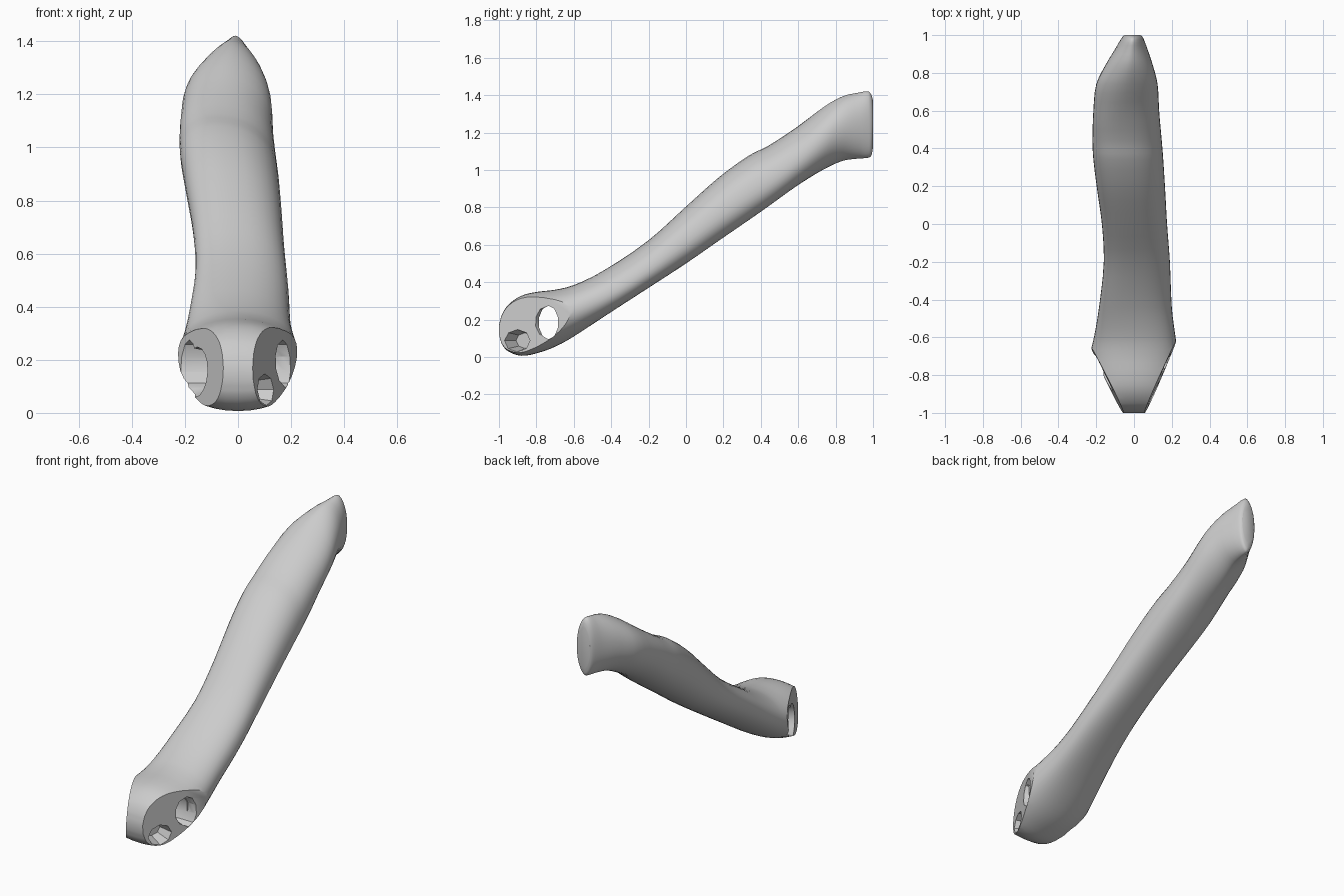
import bpy, bmesh, math
from mathutils import Vector, Matrix

if "Cube" in bpy.data.objects:
    bpy.data.objects.remove(bpy.data.objects["Cube"], do_unlink=True)

# Single plain grey material
grey = bpy.data.materials.new("plain grey")
grey.use_nodes = True
grey.diffuse_color = (0.6, 0.6, 0.6, 1)
grey.node_tree.nodes["Principled BSDF"].inputs["Base Color"].default_value = (0.6, 0.6, 0.6, 1)

# Stations along the shaft: y, bottom z, top z, right x, left x
STATIONS = [
    (-1.00, 0.12, 0.17, -0.20, 0.20), (-0.985, 0.07, 0.225, -0.23, 0.23),
    (-0.95, 0.03, 0.28, -0.24, 0.24), (-0.88, 0.007, 0.328, -0.24, 0.24),
    (-0.80, 0.02, 0.348, -0.24, 0.24), (-0.70, 0.055, 0.36, -0.235, 0.235),
    (-0.60, 0.11, 0.385, -0.212, 0.22), (-0.44, 0.215, 0.463, -0.185, 0.20),
    (-0.20, 0.37, 0.625, -0.16, 0.19), (0.00, 0.50, 0.805, -0.17, 0.175),
    (0.18, 0.625, 0.965, -0.195, 0.165), (0.34, 0.735, 1.08, -0.215, 0.155),
    (0.44, 0.805, 1.13, -0.22, 0.147), (0.60, 0.92, 1.235, -0.215, 0.133),
    (0.74, 1.005, 1.34, -0.20, 0.125), (0.84, 1.05, 1.395, -0.152, 0.10),
    (0.93, 1.062, 1.415, -0.098, 0.07), (0.975, 1.066, 1.42, -0.072, 0.053),
    (0.992, 1.08, 1.40, -0.06, 0.044), (1.00, 1.12, 1.37, -0.05, 0.034),
]
SIDES, STEPS = 36, 3


def rounded(v, p):
    return math.copysign(abs(v) ** p, v)


def ramp(v, a, b):
    t = min(max((v - a) / (b - a), 0), 1)
    return t * t * (3 - 2 * t)


def smooth_stations(points, steps):
    """Pass a smooth curve through the stations, with slopes measured along y."""
    pts = [Vector(p) for p in points]
    slope = []
    for i in range(len(pts)):
        a, b = pts[max(i - 1, 0)], pts[min(i + 1, len(pts) - 1)]
        slope.append((b - a) / (b[0] - a[0]))
    for i in range(len(pts) - 1):
        h = pts[i + 1][0] - pts[i][0]
        for k in range(steps):
            t = k / steps
            yield (pts[i] * (2 * t**3 - 3 * t**2 + 1) + slope[i] * h * (t**3 - 2 * t**2 + t)
                   + pts[i + 1] * (3 * t**2 - 2 * t**3) + slope[i + 1] * h * (t**3 - t**2))
    yield pts[-1]


# Shaft: loft through the stations, leaning along the middle, lens-shaped at the high end
bm = bmesh.new()
rings = []
for y, z0, z1, x0, x1 in smooth_stations(STATIONS, STEPS):
    middle = ramp(y, -0.7, -0.3) * (1 - ramp(y, 0.5, 0.85))
    lean = -0.25 * middle
    p = 0.95 - 0.06 * middle + 0.25 * ramp(y, 0.5, 0.85)
    ring = []
    for i in range(SIDES):
        a = math.tau * i / SIDES
        ring.append(bm.verts.new((
            (x0 + x1) / 2 + (x1 - x0) / 2 * rounded(math.cos(a), p), y,
            (z0 + z1) / 2 + (z1 - z0) / 2 * rounded(math.sin(a + lean), min(p, 0.95)))))
    rings.append(ring)
for a, b in zip(rings, rings[1:]):
    for i in range(SIDES):
        j = (i + 1) % SIDES
        bm.faces.new((a[i], a[j], b[j], b[i]))
bm.faces.new(rings[0])
bm.faces.new(rings[-1])
bmesh.ops.recalc_face_normals(bm, faces=bm.faces)

# Slanted flat cuts that bring the low end to a wedge
for s, y in ((1, -0.63), (-1, -0.67)):
    outer, inner = Vector((s * 0.222, y, 0.17)), Vector((s * 0.055, -1.0, 0.17))
    d = outer - inner
    normal = Vector((s * d.y, -s * d.x, 0.02))
    cut = bmesh.ops.bisect_plane(bm, geom=bm.verts[:] + bm.edges[:] + bm.faces[:],
                                 plane_co=outer, plane_no=normal, clear_outer=True)
    edges = [e for e in cut["geom_cut"] if isinstance(e, bmesh.types.BMEdge)]
    bmesh.ops.holes_fill(bm, edges=edges, sides=0)
bmesh.ops.recalc_face_normals(bm, faces=bm.faces)
mesh = bpy.data.meshes.new("shaft")
bm.to_mesh(mesh)
bm.free()
mesh.materials.append(grey)
shaft = bpy.data.objects.new("shaft", mesh)
bpy.context.collection.objects.link(shaft)


def bore(centre, axis, r_y, r_z, half, sides, taper=1.0):
    """Cut an oval, optionally tapered hole into the shaft."""
    axis = Vector(axis).normalized()
    across = Vector((0, 0, 1)).cross(axis).normalized()
    frame = Matrix((across, Vector((0, 0, 1)), axis)).transposed().to_4x4()
    b = bmesh.new()
    bmesh.ops.create_cone(b, cap_ends=True, segments=sides, radius1=taper, radius2=1, depth=2 * half,
                          matrix=Matrix.Translation(centre) @ frame @ Matrix.Diagonal((r_y, r_z, 1, 1)))
    bmesh.ops.recalc_face_normals(b, faces=b.faces)
    m = bpy.data.meshes.new("hole_cutter")
    b.to_mesh(m)
    b.free()
    m.materials.append(grey)
    cutter = bpy.data.objects.new("hole_cutter", m)
    cutter.hide_render = True
    bpy.context.collection.objects.link(cutter)
    mod = shaft.modifiers.new("hole", "BOOLEAN")
    mod.operation, mod.solver, mod.object = "DIFFERENCE", "EXACT", cutter
    bpy.context.view_layer.objects.active = shaft
    bpy.ops.object.modifier_apply(modifier=mod.name)
    bpy.data.objects.remove(cutter, do_unlink=True)


# Through hole, its flared left mouth, the left pit and the right dish
bore((0, -0.735, 0.185), (1, 0, 0), 0.053, 0.09, 0.4, 10)
bore((0.18, -0.752, 0.19), (0.9, -0.43, 0), 0.085, 0.108, 0.07, 10, 0.6)
bore((0.10, -0.90, 0.088), (0.9, -0.43, 0), 0.095, 0.076, 0.09, 8, 0.55)
bore((-0.15, -0.795, 0.155), (-0.9, -0.45, 0), 0.115, 0.115, 0.07, 16, 0.6)

# Smooth shading with crisp rims
bpy.ops.object.select_all(action="DESELECT")
shaft.select_set(True)
bpy.context.view_layer.objects.active = shaft
bpy.ops.object.shade_smooth_by_angle(angle=math.radians(35))
